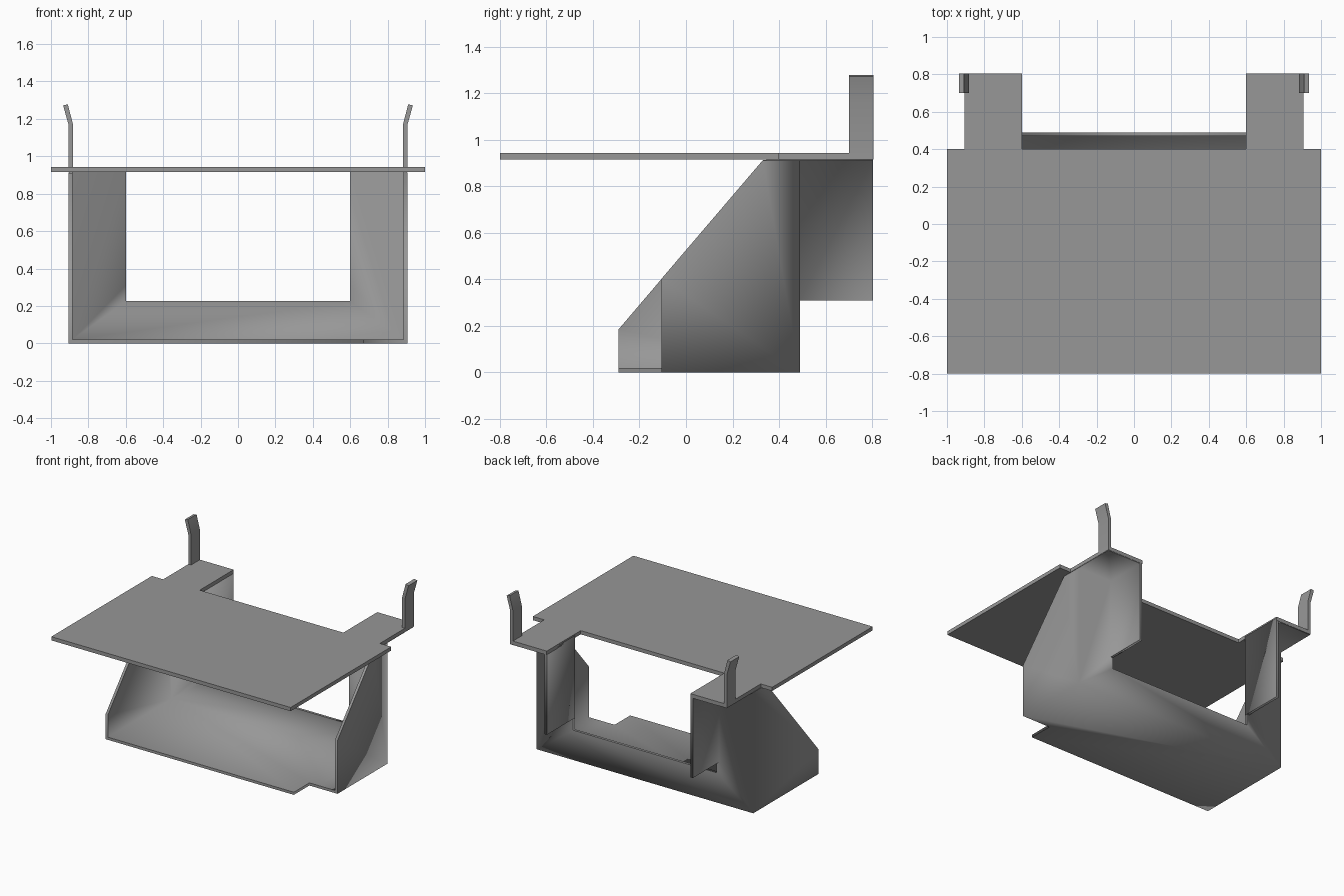
import bpy, bmesh
from mathutils import Vector

if "Cube" in bpy.data.objects:
    bpy.data.objects.remove(bpy.data.objects["Cube"])

grey = bpy.data.materials.new("dark_grey")
grey.diffuse_color = (0.31, 0.31, 0.31, 1)
grey.use_nodes = True
grey.node_tree.nodes["Principled BSDF"].inputs["Base Color"].default_value = grey.diffuse_color


def finish(name, bm):
    """Turn a bmesh into a grey object."""
    mesh = bpy.data.meshes.new(name)
    bm.to_mesh(mesh)
    bm.free()
    mesh.materials.append(grey)
    obj = bpy.data.objects.new(name, mesh)
    bpy.context.collection.objects.link(obj)
    return obj


def prism(name, outline, axis, lo, hi):
    """Extrude a flat 2D outline along an axis, from lo to hi."""
    def place(p, d):
        a, b = p
        return Vector({'x': (d, a, b), 'y': (a, d, b), 'z': (a, b, d)}[axis])
    bm = bmesh.new()
    face = bm.faces.new([bm.verts.new(place(p, lo)) for p in outline])
    ext = bmesh.ops.extrude_face_region(bm, geom=[face])
    verts = [v for v in ext['geom'] if isinstance(v, bmesh.types.BMVert)]
    bmesh.ops.translate(bm, verts=verts, vec=place((0, 0), hi - lo))
    bmesh.ops.recalc_face_normals(bm, faces=bm.faces)
    return finish(name, bm)


def mirrored(half):
    """Complete a right-half outline with its reflection in x."""
    return half + [(-x, y) for x, y in reversed(half)]


T = 0.02                      # sheet thickness
Z0, Z1 = 0.915, 0.943         # table top underside and upper face
ZT = Z0 - 0.003               # top of the bent sheet
X, Y = 0.905, 0.49            # outer side and back of the tray

# Table top with two rear tabs
prism("table_top", mirrored([(1, -0.8), (1, 0.4), (X, 0.4), (X, 0.805),
                             (0.6, 0.805), (0.6, 0.4)]), 'z', Z0, Z1)

# Outer skin of the bent sheet tray: floor with a notched corner, U-shaped back
back = mirrored([(X, 0), (X, ZT), (0.62, ZT), (0.62, 0.31), (0.6, 0.31), (0.6, 0.225)])
skin = [[(-X, -0.29, 0), (0.67, -0.29, 0), (0.67, -0.105, 0),
         (X, -0.105, 0), (X, Y, 0), (-X, Y, 0)],
        [(x, Y, z) for x, z in back]]
for s, y, z in ((-1, -0.29, 0.185), (1, -0.105, 0.403)):
    # Sloped side; the right one is shortened at the notch
    skin.append([(s * X, y, 0), (s * X, y, z), (s * X, 0.33, ZT),
                 (s * X, Y, ZT), (s * X, Y, 0)])
    # Rear flange, and the underside of the tab it carries
    skin.append([(s * 0.62, Y, 0.31), (s * 0.62, 0.803, 0.31),
                 (s * 0.62, 0.803, ZT), (s * 0.62, Y, ZT)])
    skin.append([(s * 0.62, Y, ZT), (s * 0.62, 0.803, ZT),
                 (s * (X - 0.002), 0.803, ZT), (s * X, Y, ZT)])

# Weld the skin so it shades smoothly over the bends, with crisp rims
bm = bmesh.new()
for pts in skin:
    bm.faces.new([bm.verts.new(p) for p in pts])
bmesh.ops.remove_doubles(bm, verts=bm.verts, dist=0.001)
bmesh.ops.recalc_face_normals(bm, faces=bm.faces)
bm.faces.ensure_lookup_table()
if bm.faces[0].normal.z > 0:
    bmesh.ops.reverse_faces(bm, faces=bm.faces)
for f in bm.faces:
    f.smooth = True
for e in bm.edges:
    e.smooth = not e.is_boundary
tray = finish("bent_sheet_tray", bm)
mod = tray.modifiers.new("thickness", 'SOLIDIFY')
mod.thickness = T
mod.offset = -1
mod.use_even_offset = True

# Upright hooks bent outwards at the tip
hook = [(0.882, Z0), (X, Z0), (X, 1.165), (0.935, 1.272), (0.91, 1.278), (0.882, 1.17)]
for side, s in (("left", -1), ("right", 1)):
    obj = prism(side + "_hook", [(s * x, h) for x, h in hook], 'y', 0.7, 0.805)
    bpy.ops.object.select_all(action='DESELECT')
    obj.select_set(True)
    bpy.context.view_layer.objects.active = obj
    bpy.ops.object.shade_smooth_by_angle()
